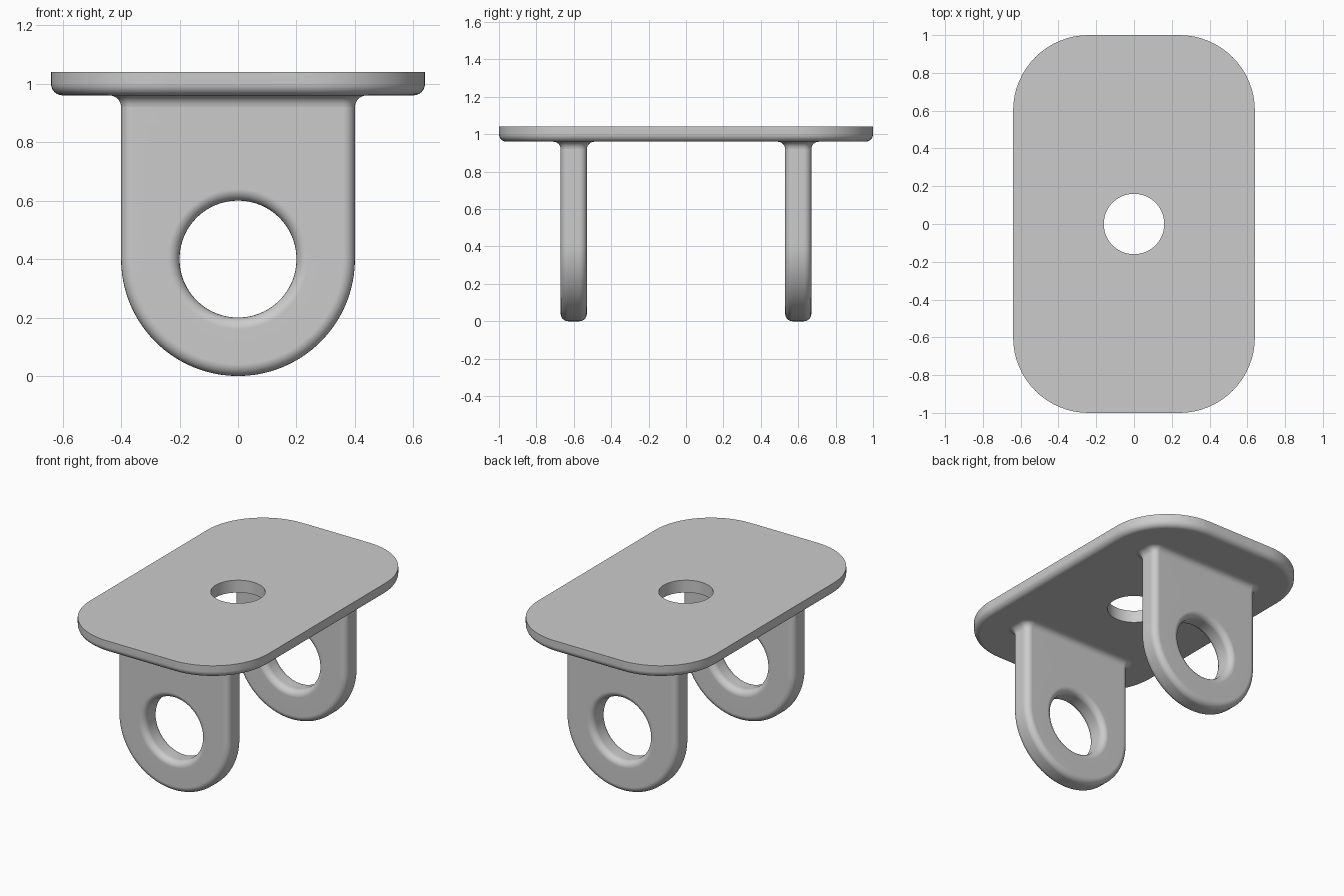
import bpy
import bmesh
from math import sin, cos, pi, radians

cube = bpy.data.objects.get("Cube")
if cube:
    bpy.data.objects.remove(cube, do_unlink=True)

grey = bpy.data.materials.new("light_grey")
grey.use_nodes = True
grey.diffuse_color = (0.6, 0.6, 0.6, 1)
grey.node_tree.nodes["Principled BSDF"].inputs["Base Color"].default_value = (0.6, 0.6, 0.6, 1)

ROUND = 0.04      # radius of every rounded edge and fillet
STEPS = 6         # segments in each quarter round
PLATE_BOTTOM, PLATE_TOP = 0.96, 1.04
LUG_Y, LUG_HALF, LUG_WIDTH, EYE_Z = 0.6, 0.07, 0.4, 0.4
QUARTER = [i / STEPS * pi / 2 for i in range(STEPS + 1)]


def rounded_rect(hx, hy, r, z, y=0, n=16):
    """Horizontal rounded rectangle ring."""
    ring = []
    for q, (sx, sy) in enumerate([(1, 1), (-1, 1), (-1, -1), (1, -1)]):
        for i in range(n + 1):
            a = (q + i / n) * pi / 2
            ring.append((sx * (hx - r) + r * cos(a), y + sy * (hy - r) + r * sin(a), z))
    return ring


def loft(name, rings, closed=True):
    """Skin equal-length rings; closed joins the last ring to the first."""
    bm = bmesh.new()
    rows = [[bm.verts.new(p) for p in ring] for ring in rings]
    pairs = list(zip(rows, rows[1:])) + ([(rows[-1], rows[0])] if closed else [])
    for a, b in pairs:
        for i in range(len(a)):
            bm.faces.new((a[i - 1], a[i], b[i], b[i - 1]))
    if closed:
        bmesh.ops.recalc_face_normals(bm, faces=bm.faces)
    mesh = bpy.data.meshes.new(name)
    bm.to_mesh(mesh)
    bm.free()
    mesh.materials.append(grey)
    mesh.shade_smooth()
    mesh.set_sharp_from_angle(angle=radians(35))
    obj = bpy.data.objects.new(name, mesh)
    bpy.context.collection.objects.link(obj)
    obj.modifiers.new("flat_face_normals", "WEIGHTED_NORMAL").keep_sharp = True
    return obj


# Top plate: round hole, rounded lower rim, crisp upper rim
def hole_ring(z, count=68, r=0.16):
    angles = [(i + 0.5) / count * 2 * pi for i in range(count)]
    return [(r * cos(a), r * sin(a), z) for a in angles]


plate = [hole_ring(PLATE_TOP), hole_ring(PLATE_BOTTOM)]
for t in QUARTER:
    inset = ROUND * (1 - sin(t))
    plate.append(rounded_rect(0.64 - inset, 1 - inset, 0.4 - inset,
                              PLATE_BOTTOM + ROUND * (1 - cos(t))))
plate.append(rounded_rect(0.64, 1, 0.4, PLATE_TOP))
loft("top_plate", plate)


# Hanging lugs: U-shaped outline with a round eye, all edges rounded
ANGLES = [i / 128 * 2 * pi for i in range(128)]


def eye_ring(r, y):
    return [(r * cos(a), y, EYE_Z + r * sin(a)) for a in ANGLES]


def u_ring(w, y, rise=0.62):
    ring = []
    for a in ANGLES:
        c, s = cos(a), sin(a)
        d = w
        if s > 1e-6:
            d = min(w / max(abs(c), 1e-6), rise / s)
        ring.append((d * c, y, EYE_Z + d * s))
    return ring


# (inset, depth) across the lug thickness, from front face to back face
flat = LUG_HALF - ROUND
half = [(ROUND * (1 - sin(t)), flat + ROUND * cos(t)) for t in QUARTER]
section = [(i, -d) for i, d in half] + [(i, d) for i, d in reversed(half)]

for side, y in (("front", -LUG_Y), ("back", LUG_Y)):
    outer = [u_ring(LUG_WIDTH - i, y + d) for i, d in section]
    inner = [eye_ring(0.2 + i, y + d) for i, d in reversed(section)]
    loft(side + "_lug", outer + inner)

    # Concave fillet where the lug meets the plate
    fillet = []
    for t in QUARTER:
        o = ROUND * (1 - cos(t))
        fillet.append(rounded_rect(LUG_WIDTH + o, LUG_HALF + o, ROUND + o,
                                   PLATE_BOTTOM - ROUND * (1 - sin(t)), y))
    loft(side + "_lug_fillet", fillet, closed=False)
